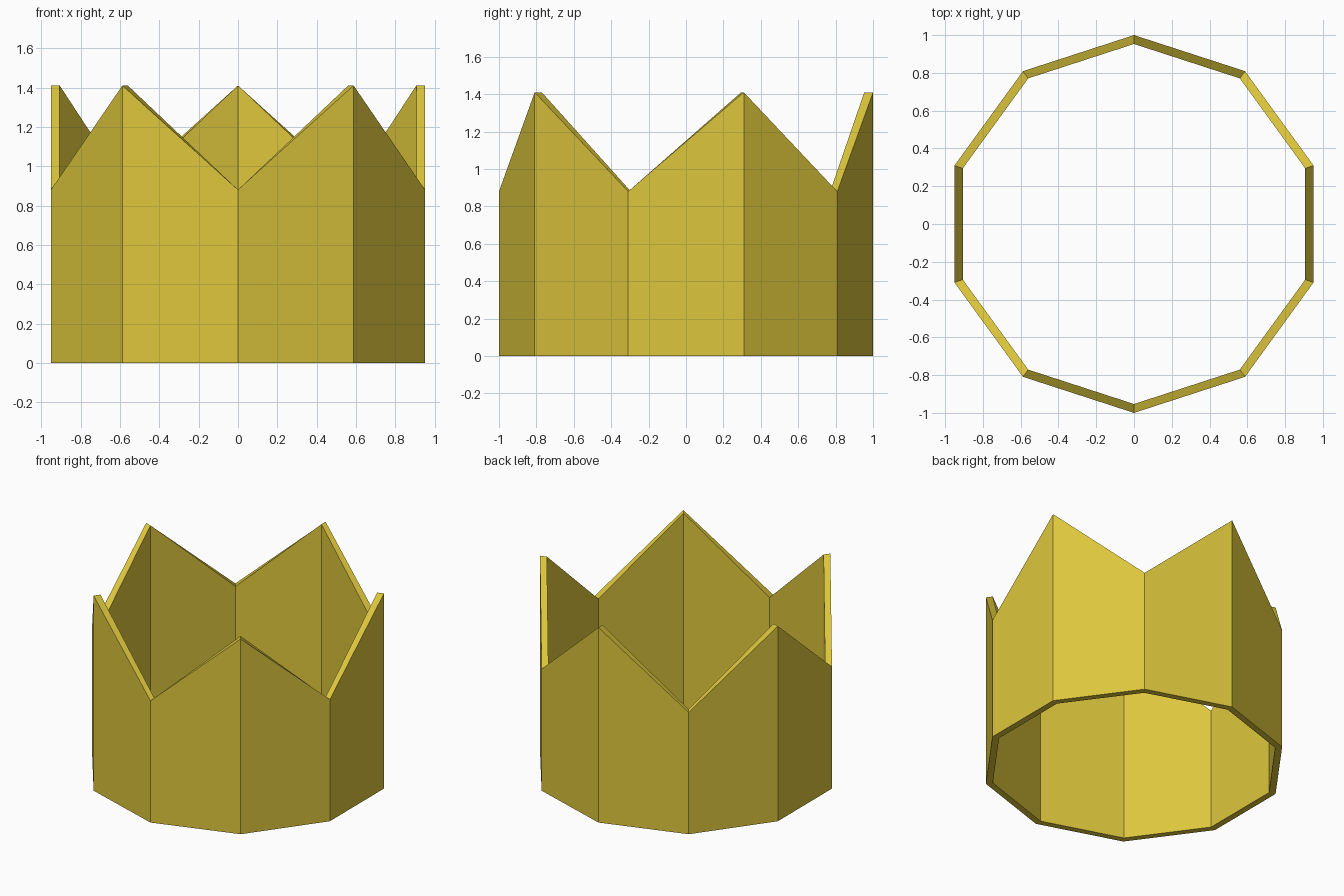
import bpy, bmesh
from math import sin, cos, radians

if "Cube" in bpy.data.objects:
    bpy.data.objects.remove(bpy.data.objects["Cube"])

SIDES, OUTER, INNER = 10, 1.0, 0.953
PEAK, VALLEY = 1.41, 0.88

bm = bmesh.new()

# Cross-section of the wall at each corner: outer/inner, bottom/top
sections = []
for i in range(SIDES):
    a = radians(90 + 360 / SIDES * i)
    top = VALLEY if i % 2 else PEAK
    profile = [(OUTER, 0), (OUTER, top), (INNER, top), (INNER, 0)]
    sections.append([bm.verts.new((r * cos(a), r * sin(a), z)) for r, z in profile])

# Bridge neighbouring sections into outside, rim, inside and underside
for i in range(SIDES):
    p, q = sections[i], sections[(i + 1) % SIDES]
    for j in range(4):
        k = (j + 1) % 4
        bm.faces.new((p[j], q[j], q[k], p[k]))

bmesh.ops.recalc_face_normals(bm, faces=bm.faces)
mesh = bpy.data.meshes.new("crown_band")
bm.to_mesh(mesh)
bm.free()
crown = bpy.data.objects.new("crown_band", mesh)
bpy.context.collection.objects.link(crown)

# Gold colour
gold = bpy.data.materials.new("gold")
gold.diffuse_color = (0.72, 0.565, 0.045, 1)
gold.use_nodes = True
gold.node_tree.nodes["Principled BSDF"].inputs["Base Color"].default_value = gold.diffuse_color
mesh.materials.append(gold)
